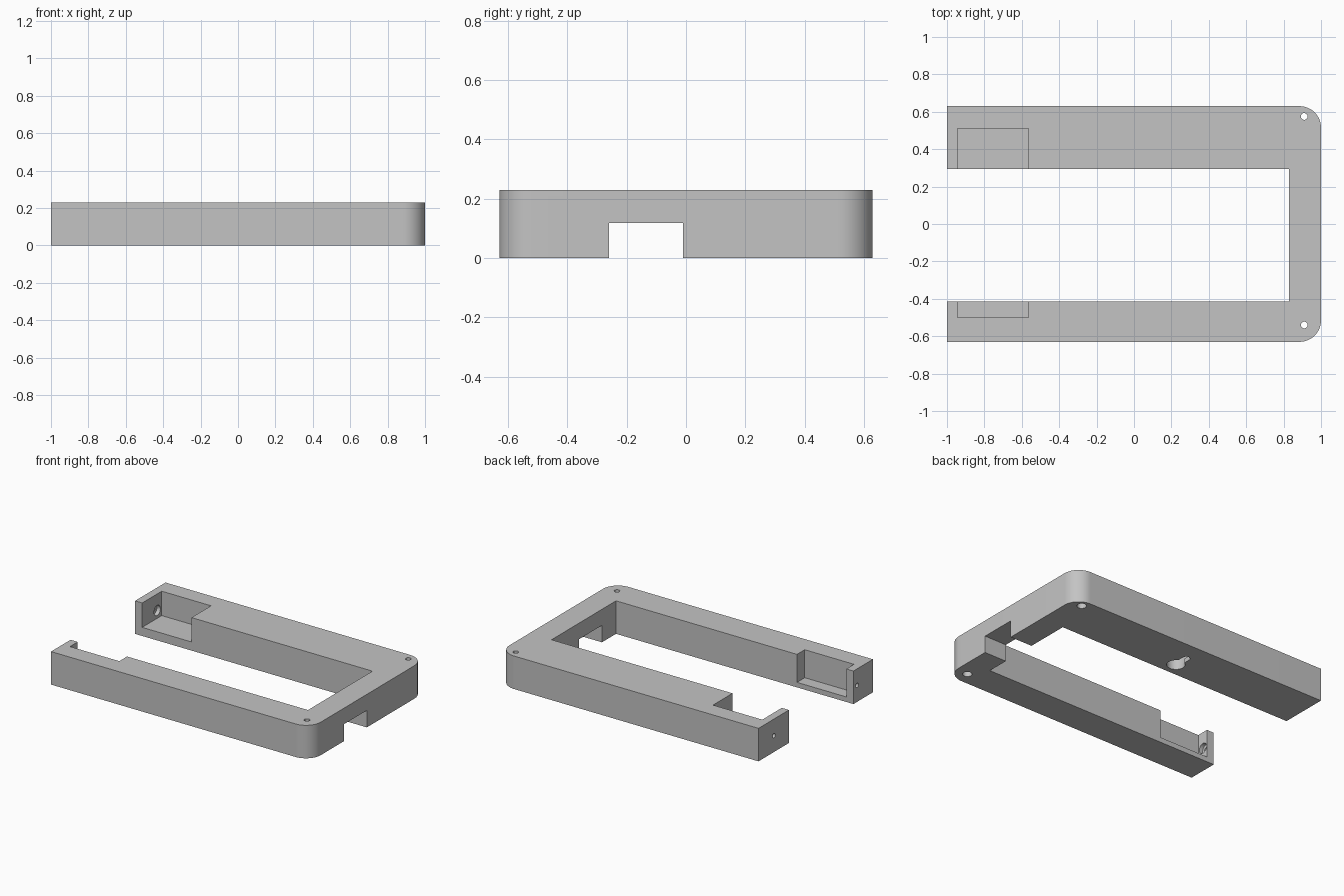
import bpy
import bmesh
from math import radians, cos, sin, pi
from mathutils import Vector

cube = bpy.data.objects.get("Cube")
if cube:
    bpy.data.objects.remove(cube, do_unlink=True)

HEIGHT = 0.23
HALF_DEPTH = 0.63
CORNER = 0.115
EPS = 0.02

grey = bpy.data.materials.new("plain_grey")
grey.use_nodes = True
colour = (0.55, 0.55, 0.55, 1)
grey.diffuse_color = colour
grey.node_tree.nodes["Principled BSDF"].inputs["Base Color"].default_value = colour


def arc(cx, cy, r, start, end, steps=16):
    angles = [radians(start + (end - start) * i / steps) for i in range(steps + 1)]
    return [(cx + r * cos(a), cy + r * sin(a)) for a in angles]


def prism(name, outline, z0, z1):
    """Extrude a flat outline from z0 up to z1."""
    bm = bmesh.new()
    face = bm.faces.new([bm.verts.new((x, y, z0)) for x, y in outline])
    top = bmesh.ops.extrude_face_region(bm, geom=[face])["geom"]
    bmesh.ops.translate(bm, vec=(0, 0, z1 - z0),
                        verts=[v for v in top if isinstance(v, bmesh.types.BMVert)])
    bmesh.ops.recalc_face_normals(bm, faces=bm.faces)
    mesh = bpy.data.meshes.new(name)
    bm.to_mesh(mesh)
    bm.free()
    mesh.materials.append(grey)
    obj = bpy.data.objects.new(name, mesh)
    bpy.context.collection.objects.link(obj)
    return obj


def block(name, x0, x1, y0, y1, z0, z1):
    return prism(name, [(x0, y0), (x1, y0), (x1, y1), (x0, y1)], z0, z1)


def slot(name, x, y0, y1, r, z0, z1):
    """Rounded slot running along y."""
    return prism(name, arc(x, y0, r, 180, 360) + arc(x, y1, r, 0, 180), z0, z1)


def rod(name, x, y, z0, z1, r):
    return prism(name, arc(x, y, r, 0, 360, 32)[:-1], z0, z1)


def rod_along_x(name, y, z, x0, x1, r):
    obj = rod(name, 0, 0, 0, x1 - x0, r)
    obj.rotation_euler = (0, pi / 2, 0)
    obj.location = Vector((x0, y, z))
    return obj


def cut(target, cutter):
    mod = target.modifiers.new("cut", "BOOLEAN")
    mod.operation = "DIFFERENCE"
    mod.solver = "EXACT"
    mod.object = cutter
    bpy.context.view_layer.objects.active = target
    bpy.ops.object.modifier_apply(modifier=mod.name)
    bpy.data.objects.remove(cutter, do_unlink=True)


# U-shaped frame with two rounded outer corners
outline = [(-1, -HALF_DEPTH)]
outline += arc(1 - CORNER, -HALF_DEPTH + CORNER, CORNER, -90, 0)
outline += arc(1 - CORNER, HALF_DEPTH - CORNER, CORNER, 0, 90)
outline += [(-1, HALF_DEPTH), (-1, 0.295), (0.83, 0.295), (0.83, -0.415), (-1, -0.415)]
frame = prism("u_frame", outline, 0, HEIGHT)

# Cable notch under the crossbar
cut(frame, block("notch", 0.78, 1.05, -0.26, -0.01, -EPS, 0.118))

# Open pockets near the arm ends
cut(frame, block("back_pocket", -0.945, -0.565, 0.25, 0.51, 0.06, 0.3))
cut(frame, block("front_pocket", -0.945, -0.565, -0.50, -0.37, 0.035, 0.3))

# Counterbored holes through the end walls
for y in (0.46, -0.455):
    cut(frame, rod_along_x("end_hole", y, 0.115, -1.02, -0.92, 0.015))
    cut(frame, rod_along_x("end_counterbore", y, 0.115, -0.972, -0.92, 0.035))

# Counterbored screw holes at the rounded corners
for y in (0.575, -0.54):
    cut(frame, rod("screw_hole", 0.91, y, -EPS, 0.26, 0.018))
    cut(frame, rod("screw_counterbore", 0.91, y, -EPS, 0.1, 0.03))

# Keyhole hanger under the back arm: round entry, narrow slot, wide cavity
cut(frame, rod("keyhole_entry", -0.015, 0.39, -EPS, 0.06, 0.058))
cut(frame, slot("keyhole_slot", -0.015, 0.39, 0.49, 0.025, -EPS, 0.06))
cut(frame, slot("keyhole_cavity", -0.015, 0.39, 0.49, 0.06, 0.03, 0.09))

bpy.ops.object.select_all(action="DESELECT")
frame.select_set(True)
bpy.context.view_layer.objects.active = frame
bpy.ops.object.shade_smooth_by_angle(angle=radians(30))
